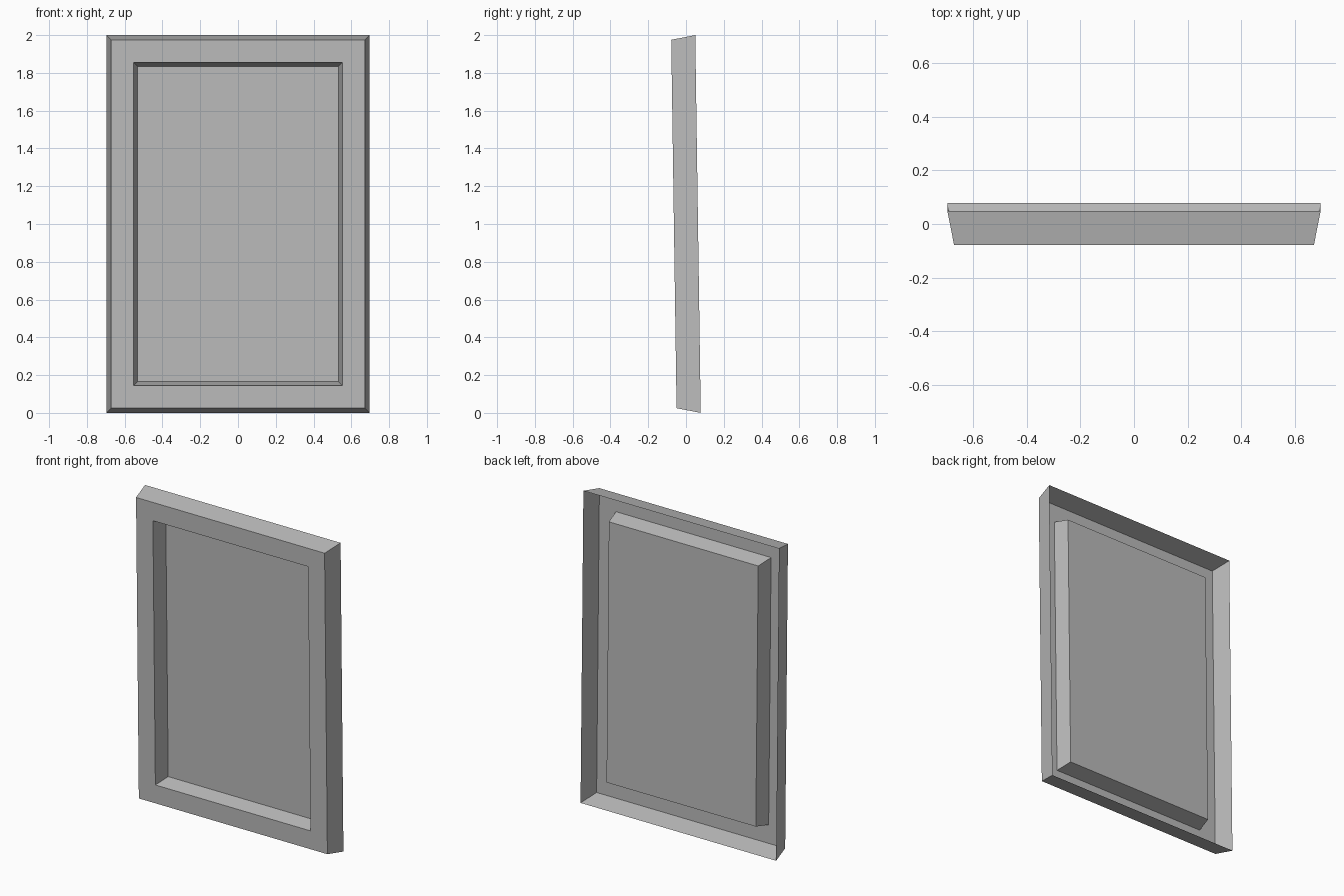
import bpy
import bmesh

cube = bpy.data.objects.get("Cube")
if cube:
    bpy.data.objects.remove(cube, do_unlink=True)

grey = bpy.data.materials.new("plain_grey")
grey.use_nodes = True
colour = (0.5, 0.5, 0.5, 1)
grey.diffuse_color = colour
grey.node_tree.nodes["Principled BSDF"].inputs["Base Color"].default_value = colour

HALF_X, HALF_Z = 0.697, 1.0
LEAN = 0.0145  # forward lean of the whole frame


def ring(bm, inset, y):
    """Rectangle inset from the outline, wound anticlockwise from the front."""
    x, h = HALF_X - inset, HALF_Z - inset
    corners = ((-x, -h), (x, -h), (x, h), (-x, h))
    return [bm.verts.new((cx, y - LEAN * cz, cz + HALF_Z)) for cx, cz in corners]


def sheet(name, steps, capped=False):
    """Joins successive (inset, y) rectangles into a thin shell."""
    bm = bmesh.new()
    rings = [ring(bm, *step) for step in steps]
    for a, b in zip(rings, rings[1:]):
        for i in range(4):
            j = (i + 1) % 4
            bm.faces.new((a[i], a[j], b[j], b[i]))
    if capped:
        bm.faces.new(rings[-1])
    mesh = bpy.data.meshes.new(name)
    bm.to_mesh(mesh)
    bm.free()
    mesh.materials.append(grey)
    obj = bpy.data.objects.new(name, mesh)
    bpy.context.collection.objects.link(obj)


BACK, FRONT, RECESS = 0.0635, -0.064, 0.037

# Flared outer skirt, open at the back, with the flat border on its front
sheet("outer_frame", [(0, BACK), (0.025, FRONT), (0.144, FRONT)])

# Sloped walls of the recess
sheet("recess_walls", [(0.144, FRONT), (0.165, RECESS)])

# Flat panel closing the recess
sheet("back_panel", [(0.165, RECESS)], capped=True)
